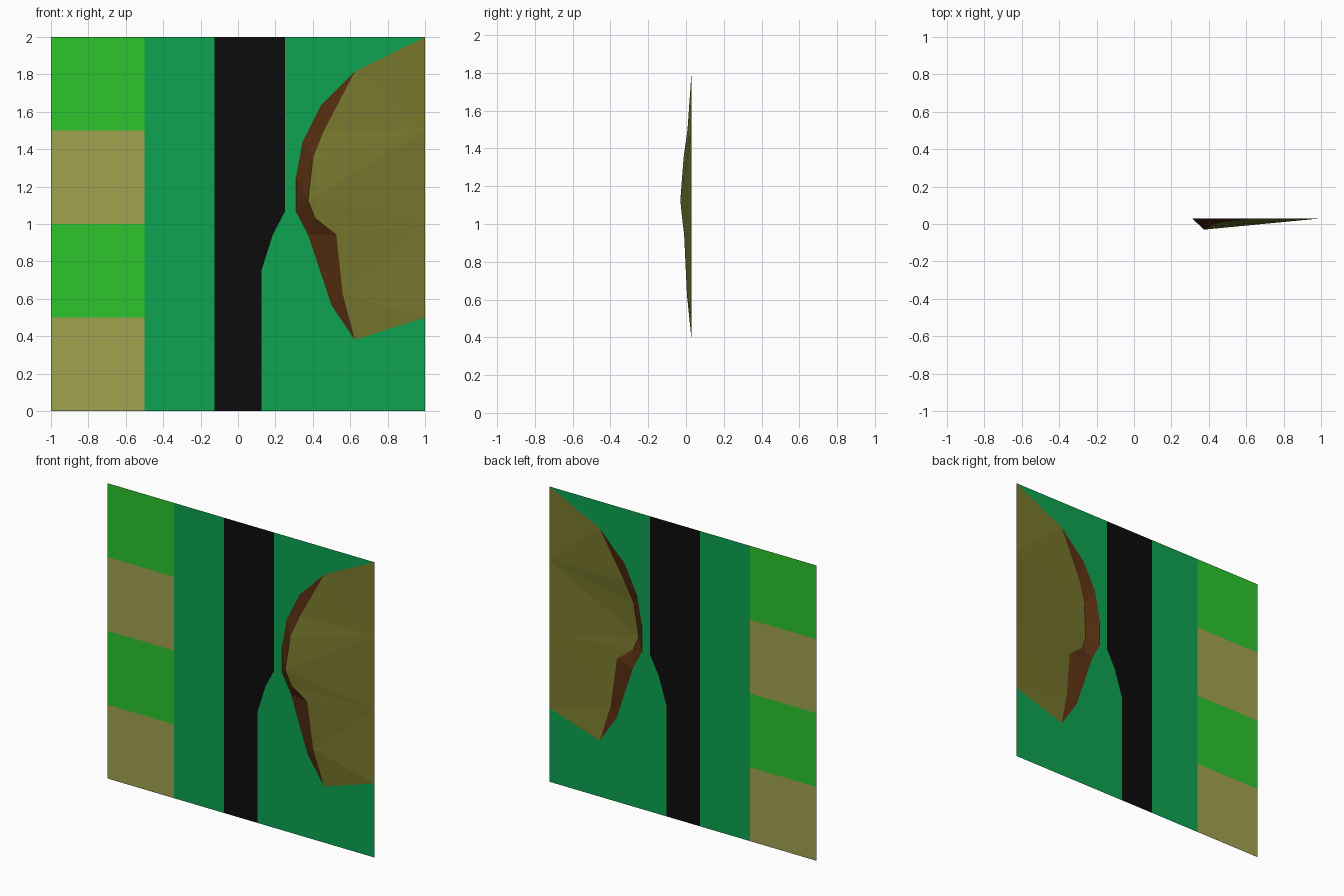
import bpy, bmesh

if "Cube" in bpy.data.objects:
    bpy.data.objects.remove(bpy.data.objects["Cube"])

BACK = 0.03  # y of the flat ground sheet


def material(name, rgb):
    m = bpy.data.materials.new(name)
    m.diffuse_color = (*rgb, 1)
    m.use_nodes = True
    m.node_tree.nodes["Principled BSDF"].inputs["Base Color"].default_value = m.diffuse_color
    return m


GRASS = material("bright_grass", (0.025, 0.56, 0.025))
SAND = material("sand", (0.36, 0.36, 0.08))
VERGE = material("verge_green", (0.004, 0.37, 0.08))
TAR = material("tarmac", (0.0035, 0.0035, 0.0035))
EARTH = material("earth", (0.085, 0.025, 0.005))
OLIVE = material("olive", (0.19, 0.19, 0.027))


def surface(name, faces, mat):
    """Open sheet from faces given as point lists, all facing the front (-y)."""
    bm = bmesh.new()
    for pts in faces:
        bm.faces.new([bm.verts.new(p) for p in pts])
    bmesh.ops.remove_doubles(bm, verts=bm.verts, dist=1e-4)
    bm.normal_update()
    for f in bm.faces:
        if f.normal.y > 0:
            f.normal_flip()
    me = bpy.data.meshes.new(name)
    bm.to_mesh(me)
    bm.free()
    me.materials.append(mat)
    ob = bpy.data.objects.new(name, me)
    bpy.context.collection.objects.link(ob)
    return ob


def flat(pts):
    return [(x, BACK, z) for x, z in pts]


def rect(x0, x1, z0, z1):
    return flat([(x0, z0), (x1, z0), (x1, z1), (x0, z1)])


# Shared outlines: road edge, foot of the hill, crest of the hill, right border
road_edge = [(0.125, 0), (0.125, 0.75), (0.185, 0.94), (0.25, 1.065), (0.25, 2)]
foot = [(0.625, 1.815), (0.44, 1.63), (0.345, 1.44), (0.31, 1.25),
        (0.31, 1.065), (0.375, 0.94), (0.5, 0.565), (0.625, 0.38)]
crest = [(0.625, BACK, 1.815), (0.46, 0.008, 1.5), (0.40, -0.013, 1.35),
         (0.375, -0.03, 1.125), (0.41, -0.021, 1.035), (0.525, -0.01, 0.945),
         (0.56, 0.005, 0.625), (0.625, BACK, 0.38)]
border = [(1, 2), (1, 1.5), (1, 1), (1, 0.5)]

# Chequered field strip on the left
for i in range(4):
    surface(f"field_patch_{i + 1}", [rect(-1, -0.5, i / 2, i / 2 + 0.5)],
            GRASS if i % 2 else SAND)

# Verges and road
surface("left_verge", [rect(-0.5, -0.125, 0, 2)], VERGE)
surface("road", [flat([(-0.125, 0)] + road_edge + [(-0.125, 2)])], TAR)
surface("right_verge",
        [flat([(1, 0), (1, 0.5)] + foot[::-1] + [(1, 2)] + road_edge[::-1])], VERGE)

# Steep bank between foot and crest
f, c, b = flat(foot), crest, flat(border)
surface("hill_bank", [
    (f[0], f[1], c[1]), (f[1], f[2], c[1]), (f[2], c[2], c[1]),
    (f[2], f[3], c[2]), (f[3], c[3], c[2]), (f[3], f[4], c[3]),
    (f[4], c[4], c[3]), (f[4], f[5], c[4]), (f[5], c[5], c[4]),
    (f[5], f[6], c[5]), (f[6], c[6], c[5]), (f[6], f[7], c[6])], EARTH)

# Gentle hilltop: fans from each border point to a run of the crest
runs = [(0, 0, 0), (1, 0, 3), (2, 3, 6), (3, 6, 7)]  # border, first, last crest
top = [(b[k], c[i], c[i + 1]) for k, lo, hi in runs for i in range(lo, hi)]
top += [(b[k], b[k + 1], c[runs[k][2]]) for k in range(3)]
surface("hill_top", top, OLIVE)
